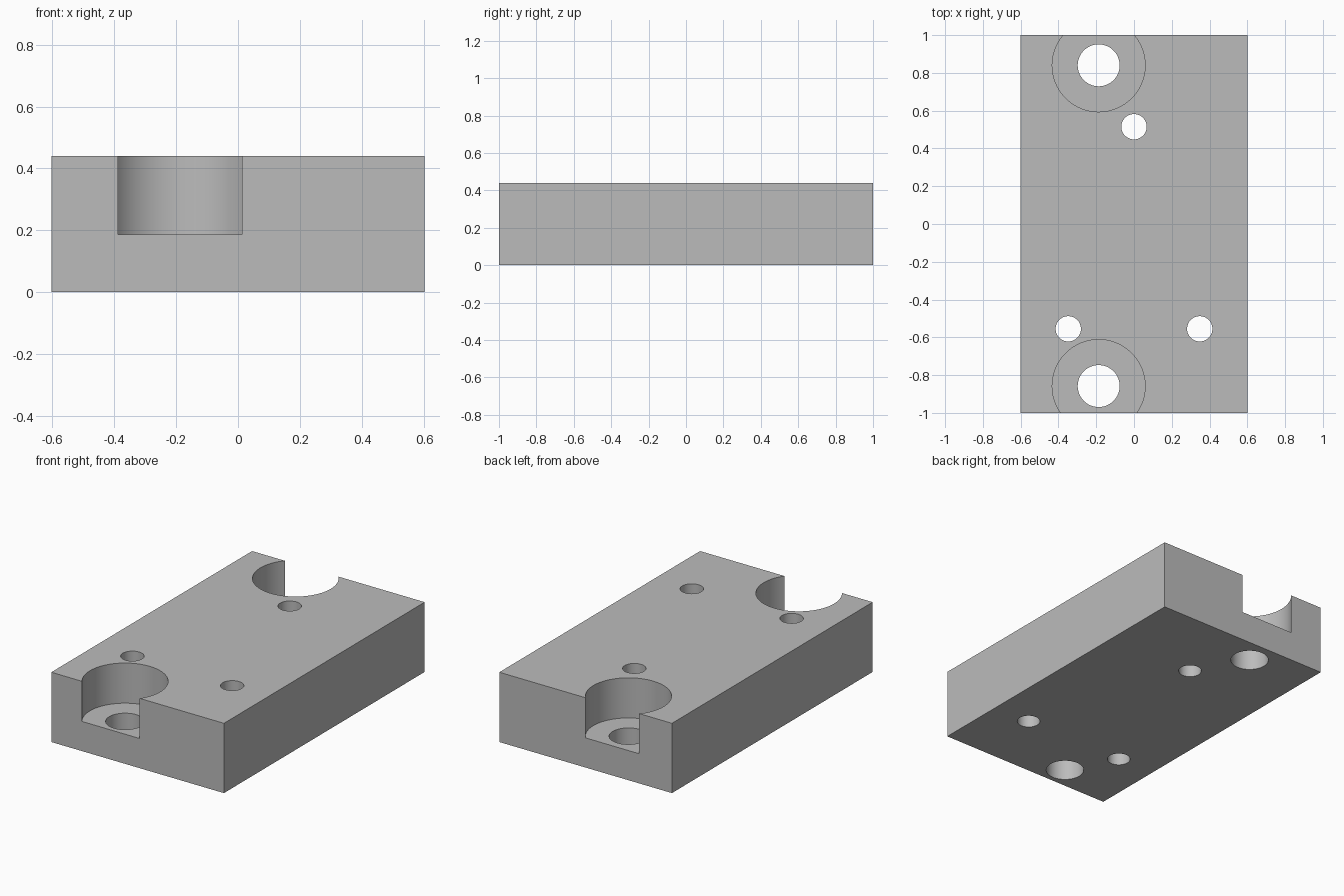
import bpy
import math

if "Cube" in bpy.data.objects:
    bpy.data.objects.remove(bpy.data.objects["Cube"], do_unlink=True)

WIDTH, LENGTH, HEIGHT = 1.204, 2.0, 0.44
SEAT_Z = 0.187      # floor of the counterbores
OVER = 0.1          # how far cutters overshoot the block

# Single grey material
grey = bpy.data.materials.new("plain_grey")
grey.use_nodes = True
colour = (0.5, 0.5, 0.5, 1.0)
grey.diffuse_color = colour
grey.node_tree.nodes["Principled BSDF"].inputs["Base Color"].default_value = colour

# Solid block
bpy.ops.mesh.primitive_cube_add(size=1, location=(0, 0, HEIGHT / 2))
block = bpy.context.object
block.name = "mounting_block"
block.scale = (WIDTH, LENGTH, HEIGHT)
bpy.ops.object.transform_apply(location=True, rotation=False, scale=True)
block.data.materials.append(grey)


def drill(name, x, y, radius, bottom=-OVER):
    """Cut a vertical round hole from above the block down to the given height."""
    top = HEIGHT + OVER
    bpy.ops.mesh.primitive_cylinder_add(
        vertices=96, radius=radius, depth=top - bottom,
        location=(x, y, (top + bottom) / 2))
    cutter = bpy.context.object
    cutter.name = name + "_cutter"
    cutter.hide_render = True
    cutter.data.materials.append(grey)
    cut = block.modifiers.new(name, "BOOLEAN")
    cut.operation = "DIFFERENCE"
    cut.solver = "EXACT"
    cut.object = cutter
    bpy.ops.object.select_all(action="DESELECT")
    block.select_set(True)
    bpy.context.view_layer.objects.active = block
    bpy.ops.object.modifier_apply(modifier=cut.name)
    bpy.data.objects.remove(cutter, do_unlink=True)


# Counterbored bolt holes, open at the front and back edges
for side, y in (("front", -0.858), ("back", 0.84)):
    drill(side + "_counterbore", -0.187, y, 0.246, SEAT_Z)
    drill(side + "_bolt_hole", -0.187, y, 0.111)

# Small through holes
for name, x, y in (("back_pin_hole", 0, 0.515),
                   ("right_pin_hole", -0.348, -0.555),
                   ("left_pin_hole", 0.348, -0.555)):
    drill(name, x, y, 0.067)

# Smooth bore walls, crisp edges
bpy.ops.object.shade_smooth_by_angle(angle=math.radians(30))
